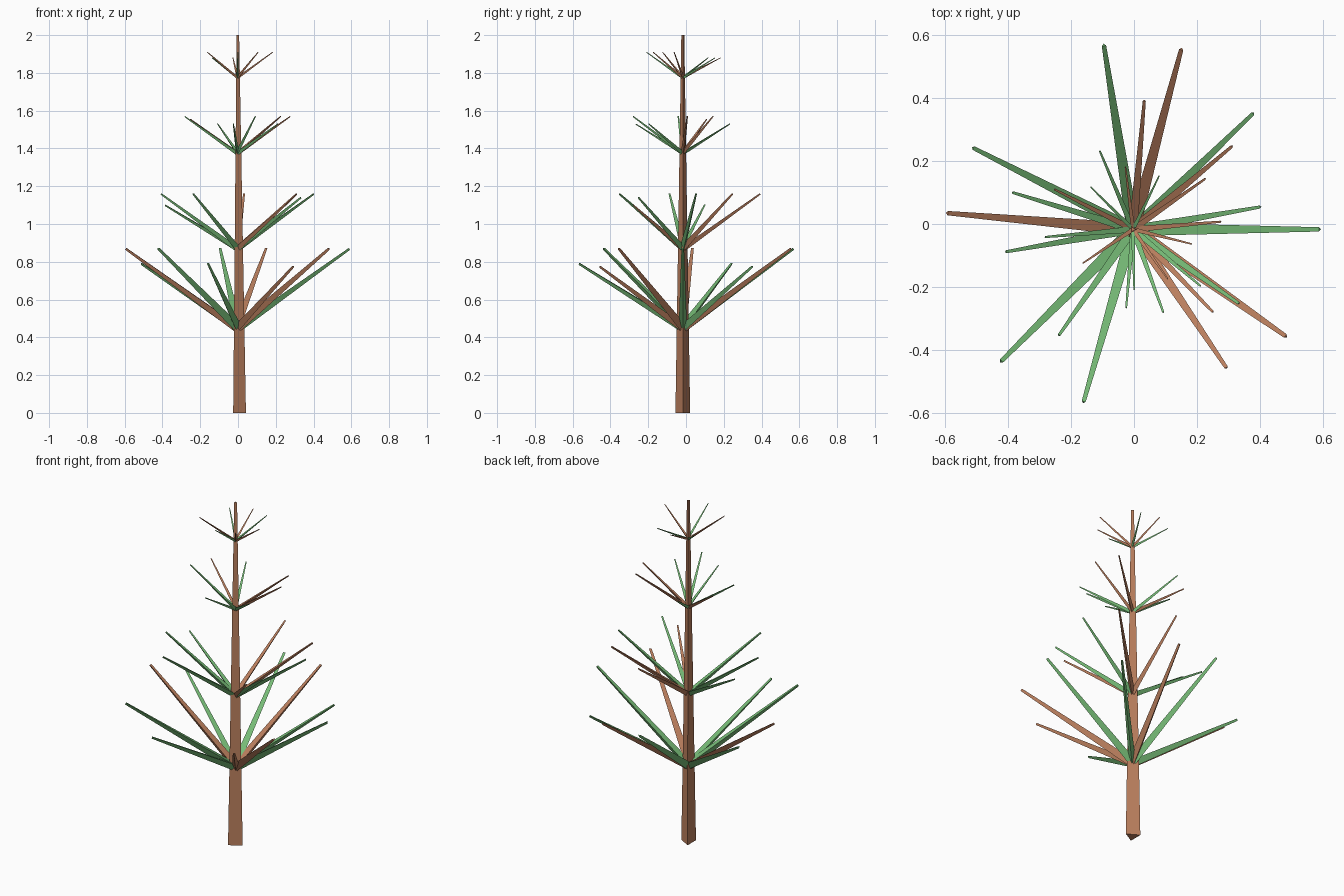
import bpy
import bmesh
from math import cos, sin, tau, radians, hypot, atan2
from mathutils import Matrix, Vector

cube = bpy.data.objects.get("Cube")
if cube:
    bpy.data.objects.remove(cube, do_unlink=True)


def make_material(name, colour):
    mat = bpy.data.materials.new(name)
    mat.use_nodes = True
    mat.diffuse_color = colour
    mat.node_tree.nodes["Principled BSDF"].inputs["Base Color"].default_value = colour
    return mat


BROWN = make_material("bark brown", (0.49, 0.21, 0.11, 1))
GREEN = make_material("needle green", (0.18, 0.49, 0.18, 1))
CENTRE = Vector((-0.003, -0.017, 0))


def tapered_prism(name, length, base_radius, tip_radius, mat, transform):
    """Three-sided tapered stick along local z, with a corner on local +x."""
    bm = bmesh.new()
    rings = []
    for radius, z in ((base_radius, 0), (tip_radius, length)):
        rings.append([bm.verts.new((radius * cos(tau * i / 3), radius * sin(tau * i / 3), z))
                      for i in range(3)])
    low, high = rings
    bm.faces.new(reversed(low))
    bm.faces.new(high)
    for i in range(3):
        j = (i + 1) % 3
        bm.faces.new((low[i], low[j], high[j], high[i]))
    mesh = bpy.data.meshes.new(name)
    bm.to_mesh(mesh)
    bm.free()
    mesh.materials.append(mat)
    obj = bpy.data.objects.new(name, mesh)
    obj.matrix_world = transform
    bpy.context.collection.objects.link(obj)
    return obj


def branch(name, height, angle, reach, rise, mat):
    """Stick that leaves the trunk axis and leans out toward a compass angle."""
    length = hypot(reach, rise)
    place = (Matrix.Translation(CENTRE + Vector((0, 0, height)))
             @ Matrix.Rotation(radians(angle), 4, "Z")
             @ Matrix.Rotation(atan2(reach, rise), 4, "Y"))
    tapered_prism(name, length, 0.034 * length, 0.011 * length, mat, place)


# Trunk
tapered_prism("trunk", 2, 0.045, 0.009, BROWN, Matrix.Translation(CENTRE))

# Each tier: height, reach and rise of full branches, their angles by colour,
# then the lower branches as (angle, reach, rise, colour)
TIERS = {
    "bottom": (0.45, 0.592, 0.42, {GREEN: (0, 99, 225), BROWN: (75, 175, 325)},
               ((44, 0.53, 0.325, GREEN), (153, 0.57, 0.34, GREEN),
                (254, 0.57, 0.34, GREEN), (304, 0.53, 0.325, BROWN))),
    "lower": (0.87, 0.41, 0.29, {GREEN: (10, 190, 235), BROWN: (40, 85)},
              ((325, 0.41, 0.27, GREEN), (163, 0.4, 0.23, GREEN),
               (314, 0.365, 0.23, BROWN))),
    "upper": (1.375, 0.28, 0.195, {GREEN: (185, 290), BROWN: (5, 35)},
              ((265, 0.25, 0.155, GREEN), (113, 0.27, 0.155, GREEN),
               (153, 0.28, 0.18, BROWN), (320, 0.28, 0.155, GREEN))),
    "top": (1.775, 0.192, 0.135, {GREEN: (271,), BROWN: (214, 305, 346)},
            ((97, 0.2, 0.105, BROWN), (64, 0.19, 0.105, GREEN),
             (135, 0.19, 0.105, GREEN))),
}

# Branches
for tier, (height, reach, rise, full, low) in TIERS.items():
    for mat, angles in full.items():
        for angle in angles:
            branch(f"{tier}_branch", height, angle, reach, rise, mat)
    for angle, low_reach, low_rise, mat in low:
        branch(f"{tier}_low_branch", height, angle, low_reach, low_rise, mat)
